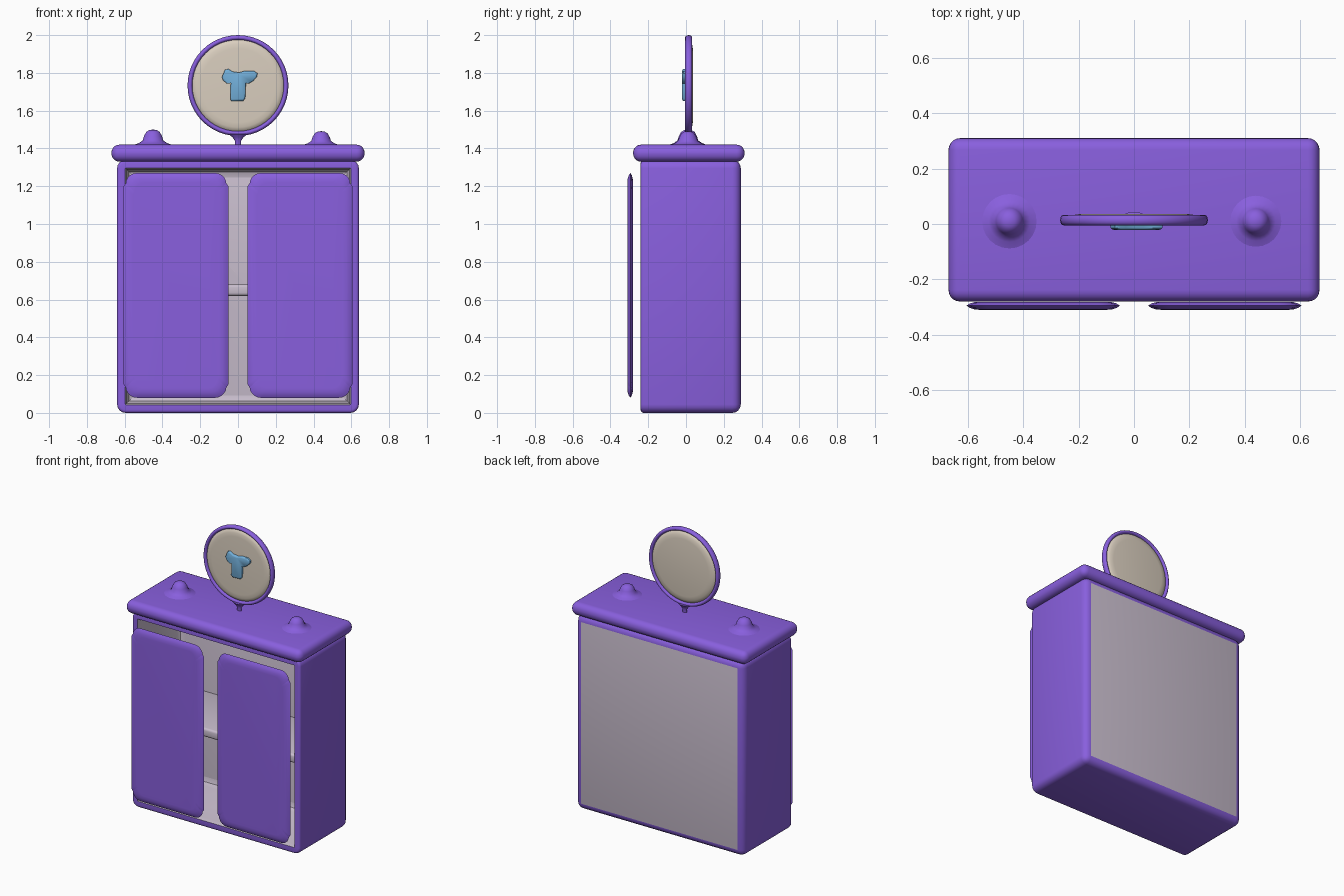
import bpy
import bmesh
import math
from mathutils import Matrix, Vector

if "Cube" in bpy.data.objects:
    bpy.data.objects.remove(bpy.data.objects["Cube"], do_unlink=True)


def material(name, rgb):
    mat = bpy.data.materials.new(name)
    mat.use_nodes = True
    mat.diffuse_color = (*rgb, 1)
    mat.node_tree.nodes["Principled BSDF"].inputs["Base Color"].default_value = (*rgb, 1)
    return mat


PURPLE = material("purple paint", (0.25, 0.115, 0.73))
GREY = material("lilac grey lining", (0.58, 0.51, 0.61))
BEIGE = material("beige sign", (0.70, 0.62, 0.52))
BLUE = material("blue fabric", (0.17, 0.43, 0.70))


def finish(name, bm, mats, angle=40):
    bmesh.ops.recalc_face_normals(bm, faces=bm.faces)
    mesh = bpy.data.meshes.new(name)
    bm.to_mesh(mesh)
    bm.free()
    for mat in mats:
        mesh.materials.append(mat)
    obj = bpy.data.objects.new(name, mesh)
    bpy.context.collection.objects.link(obj)
    bpy.ops.object.select_all(action="DESELECT")
    obj.select_set(True)
    bpy.context.view_layer.objects.active = obj
    bpy.ops.object.shade_smooth_by_angle(angle=math.radians(angle))
    return obj


def box(low, high):
    low, high = Vector(low), Vector(high)
    bm = bmesh.new()
    place = Matrix.Translation((low + high) / 2) @ Matrix.Diagonal((*(high - low), 1))
    bmesh.ops.create_cube(bm, size=1, matrix=place)
    return bm


def bevel(bm, edges, width, segments=4):
    bmesh.ops.bevel(bm, geom=list(edges), offset=width, segments=segments,
                    profile=0.5, affect="EDGES")


def facing(bm, sign):
    """Largest face looking along y in the given direction."""
    return max((f for f in bm.faces if f.normal.y * sign > 0.9), key=lambda f: f.calc_area())


def pillow(name, outline, layers, mat):
    """Loft an x-z outline through (y, inset) layers into a soft plate."""
    xs, zs = [p[0] for p in outline], [p[1] for p in outline]
    cx, cz = (min(xs) + max(xs)) / 2, (min(zs) + max(zs)) / 2
    hx, hz = max(xs) - cx, max(zs) - cz
    bm = bmesh.new()
    rings = [[bm.verts.new((cx + (x - cx) * (1 - d / hx), y, cz + (z - cz) * (1 - d / hz)))
              for x, z in outline] for y, d in layers]
    n = len(outline)
    for a, b in zip(rings, rings[1:]):
        for i in range(n):
            j = (i + 1) % n
            bm.faces.new((a[i], a[j], b[j], b[i]))
    bm.faces.new(rings[0])
    bm.faces.new(rings[-1])
    return finish(name, bm, [mat])


def lathe(name, profile, x, y, mat):
    bm = bmesh.new()
    verts = [bm.verts.new((x + r, y, z)) for r, z in profile]
    edges = [bm.edges.new(pair) for pair in zip(verts, verts[1:])]
    bmesh.ops.spin(bm, geom=verts + edges, cent=(x, y, 0), axis=(0, 0, 1),
                   angle=math.tau, steps=24)
    bmesh.ops.remove_doubles(bm, verts=bm.verts, dist=0.0005)
    return finish(name, bm, [mat], 60)


# Cabinet shell: rounded case with a hollow lined front and a grey back
bm = box((-0.64, -0.24, 0), (0.64, 0.29, 1.34))
front = facing(bm, -1)
bevel(bm, [e for e in bm.edges if e not in front.edges], 0.045)
bm.normal_update()
bevel(bm, facing(bm, -1).edges, 0.015, 3)
bm.normal_update()
facing(bm, 1).material_index = 1
cavity = facing(bm, -1)
bmesh.ops.inset_individual(bm, faces=[cavity], thickness=0.028)
for thickness, depth in ((0.008, -0.03), (0.001, -0.38), (0.012, -0.03), (0.03, -0.012)):
    ring = bmesh.ops.inset_individual(bm, faces=[cavity], thickness=thickness, depth=depth)
    for face in ring["faces"]:
        face.material_index = 1
cavity.material_index = 1
finish("cabinet_shell", bm, [PURPLE, GREY])

# Shelf across the middle
bm = box((-0.6, -0.24, 0.62), (0.6, 0.23, 0.68))
bevel(bm, bm.edges, 0.015, 3)
finish("shelf", bm, [GREY])

# Overhanging rounded lid
bm = box((-0.67, -0.28, 1.33), (0.67, 0.31, 1.42))
bevel(bm, bm.edges, 0.042, 5)
finish("lid", bm, [PURPLE])

# Floating doors with rounded, slightly stepped corners
corner = [(0.277, 0.525), (0.267, 0.54)]
for i in range(6):
    t = math.radians(18 * i)
    corner.append((0.207 + 0.06 * math.cos(t), 0.535 + 0.06 * math.sin(t)))
quarter = corner
top = quarter + [(-x, z) for x, z in reversed(quarter)]
door = top + [(-x, -z) for x, z in top]
soft = [(-0.281, 0.05), (-0.282, 0.03), (-0.287, 0.012), (-0.295, 0),
        (-0.303, 0.012), (-0.309, 0.03), (-0.31, 0.05)]
for side, label in ((1, "left"), (-1, "right")):
    pillow(label + "_door", [(side * 0.328 + x, 0.675 + z) for x, z in door], soft, PURPLE)

# Knobs on the lid
knob = [(0.11, 1.416), (0.075, 1.428), (0.055, 1.442), (0.048, 1.465),
        (0.036, 1.487), (0.02, 1.497), (0, 1.5)]
lathe("right_knob", knob, -0.45, 0.01, PURPLE)
lathe("left_knob", [(r * 0.95, z - (z - 1.416) * 0.1) for r, z in knob], 0.44, 0.01, PURPLE)

# Sign: rim, stem, disc
SIGN_Y, SIGN_Z = 0.014, 1.733
circle = [(math.cos(math.tau * i / 48), math.sin(math.tau * i / 48)) for i in range(48)]
bm = bmesh.new()
rim = [[bm.verts.new((c * (0.254 + 0.013 * u), SIGN_Y + 0.019 * v,
                      SIGN_Z + s * (0.254 + 0.013 * u))) for u, v in circle[::4]]
       for c, s in circle]
for i, a in enumerate(rim):
    b = rim[(i + 1) % len(rim)]
    for j in range(len(a)):
        k = (j + 1) % len(a)
        bm.faces.new((a[j], a[k], b[k], b[j]))
finish("sign_rim", bm, [PURPLE], 60)
stem = lathe("sign_stem", [(0, 1.41), (0.016, 1.41), (0.016, 1.44), (0.028, 1.458),
                           (0.05, 1.475), (0, 1.482)], 0, 0, PURPLE)
stem.scale.y = 0.6
stem.location.y = SIGN_Y
pillow("sign_disc", [(0.246 * c, SIGN_Z + 0.246 * s) for c, s in circle],
       [(SIGN_Y + y, d) for y, d in ((-0.018, 0.05), (-0.016, 0.025), (-0.01, 0.008), (0, 0),
                                     (0.01, 0.008), (0.018, 0.025), (0.022, 0.05))], BEIGE)

# Shirt emblem on the sign
shirt = [(-0.068, 1.818), (-0.05, 1.82), (-0.03, 1.807), (0.005, 1.802), (0.035, 1.81),
         (0.085, 1.81), (0.103, 1.798), (0.1, 1.78), (0.08, 1.757), (0.06, 1.745),
         (0.042, 1.748), (0.038, 1.665), (0.028, 1.652), (-0.035, 1.65), (-0.041, 1.66),
         (-0.038, 1.75), (-0.06, 1.744), (-0.08, 1.762), (-0.085, 1.778)]
pillow("shirt_emblem", shirt,
       [(0.005, 0), (-0.014, 0), (-0.019, 0.005), (-0.021, 0.012)], BLUE)
